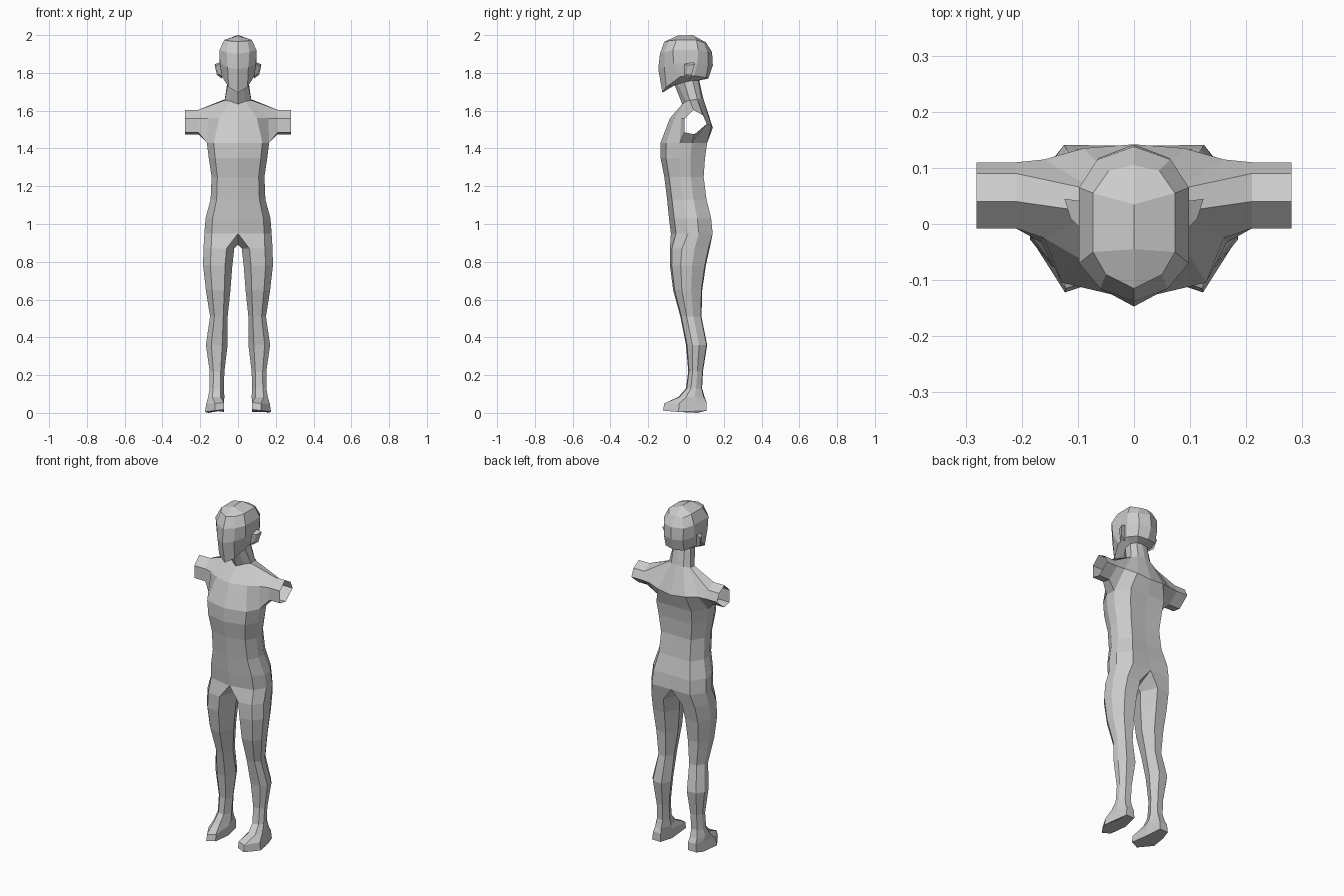
import bpy
import bmesh

default_cube = bpy.data.objects.get("Cube")
if default_cube:
    bpy.data.objects.remove(default_cube)

# One plain grey for the whole figure
grey = bpy.data.materials.new("plain grey")
grey.use_nodes = True
grey_value = (0.6, 0.6, 0.6, 1.0)
grey.diffuse_color = grey_value
grey.node_tree.nodes["Principled BSDF"].inputs["Base Color"].default_value = grey_value


def add_ring(bm, points):
    return [bm.verts.new(point) for point in points]


def bridge(bm, lower, upper, closed=False, skip=()):
    """Join two rings of equal length with quads, leaving out skipped columns."""
    count = len(lower)
    for i in range(count if closed else count - 1):
        if i not in skip:
            j = (i + 1) % count
            bm.faces.new((lower[i], lower[j], upper[j], upper[i]))


def torso_section(z, half_width, front, back):
    """Left half of a trunk section, from front centre round to back centre."""
    depth = back - front
    return [
        (0, front, z),
        (half_width * 0.78, front + depth * 0.12, z),
        (half_width, front + depth * 0.4, z),
        (half_width, front + depth * 0.65, z),
        (half_width * 0.7, back - depth * 0.03, z),
        (0, back - depth * 0.04, z),
    ]


def leg_section(z, inner, outer, front, back):
    """Closed seven-sided section of the left leg."""
    width, depth = outer - inner, back - front
    return [
        (inner + width * 0.25, front, z),
        (inner + width * 0.75, front + depth * 0.05, z),
        (outer, front + depth * 0.3, z),
        (outer, front + depth * 0.62, z),
        (inner + width * 0.75, back - depth * 0.03, z),
        (inner + width * 0.25, back, z),
        (inner, front + depth * 0.55, z),
    ]


def finish(bm, name):
    """Turn a left-half mesh into a mirrored, flat-shaded object."""
    bmesh.ops.recalc_face_normals(bm, faces=bm.faces[:])
    mesh = bpy.data.meshes.new(name)
    bm.to_mesh(mesh)
    bm.free()
    mesh.materials.append(grey)
    obj = bpy.data.objects.new(name, mesh)
    bpy.context.collection.objects.link(obj)
    mirror = obj.modifiers.new("Mirror", "MIRROR")
    mirror.use_clip = True
    mirror.merge_threshold = 0.001
    return obj


body = bmesh.new()

# Trunk: height, half width, front, back
trunk = [add_ring(body, torso_section(*row)) for row in (
    (0.95, 0.178, -0.08, 0.148),
    (1.03, 0.172, -0.09, 0.14),
    (1.13, 0.145, -0.1, 0.115),
    (1.25, 0.14, -0.115, 0.1),
    (1.35, 0.155, -0.135, 0.108),
    (1.43, 0.165, -0.135, 0.12),
)]
for lower, upper in zip(trunk, trunk[1:]):
    bridge(body, lower, upper)
hips, chest = trunk[0], trunk[-1]

# Shoulder and neck rings
shoulder = add_ring(body, [
    (0, -0.085, 1.56), (0.1, -0.06, 1.56), (0.16, -0.025, 1.56),
    (0.16, 0.115, 1.53), (0.09, 0.135, 1.52), (0, 0.142, 1.51)])
neck_base = add_ring(body, [
    (0, -0.02, 1.635), (0.04, 0, 1.65), (0.07, 0.02, 1.655),
    (0.07, 0.06, 1.66), (0.04, 0.082, 1.665), (0, 0.09, 1.67)])
neck_top = add_ring(body, [
    (0, -0.06, 1.735), (0.03, -0.045, 1.74), (0.052, -0.01, 1.75),
    (0.055, 0.035, 1.76), (0.035, 0.065, 1.76), (0, 0.07, 1.76)])
arm_column = 2
bridge(body, chest, shoulder, skip=(arm_column,))
bridge(body, shoulder, neck_base, skip=(arm_column,))
bridge(body, neck_base, neck_top)

# Upper arm: open six-sided sleeve grown from the gap in the shoulder
arm_root = [chest[2], chest[3], shoulder[3], neck_base[3], neck_base[2], shoulder[2]]
arm_outline = [(-0.008, 1.485), (0.045, 1.475), (0.11, 1.53),
               (0.09, 1.575), (0.04, 1.604), (-0.008, 1.558)]
for x in (0.21, 0.281):
    arm_ring = add_ring(body, [(x, y, z) for y, z in arm_outline])
    bridge(body, arm_root, arm_ring, closed=True)
    arm_root = arm_ring

# Head: jaw, cheek, brow and crown rings
jaw = add_ring(body, [
    (0, -0.125, 1.695), (0.05, -0.105, 1.725), (0.085, -0.03, 1.78),
    (0.088, 0.045, 1.785), (0.06, 0.105, 1.775), (0, 0.118, 1.77)])
cheek = add_ring(body, [
    (0, -0.147, 1.82), (0.055, -0.115, 1.83), (0.096, -0.065, 1.85),
    (0.098, 0.06, 1.85), (0.062, 0.118, 1.84), (0, 0.142, 1.84)])
brow = add_ring(body, [
    (0, -0.138, 1.9), (0.06, -0.115, 1.91), (0.098, -0.07, 1.92),
    (0.098, 0.065, 1.92), (0.065, 0.115, 1.91), (0, 0.138, 1.91)])
crown = add_ring(body, [
    (0, -0.115, 1.965), (0.05, -0.09, 1.97), (0.073, -0.05, 1.975),
    (0.073, 0.055, 1.975), (0.045, 0.095, 1.96), (0, 0.105, 1.962)])
head = [neck_top, jaw, cheek, brow, crown]
for lower, upper in zip(head, head[1:]):
    bridge(body, lower, upper)
top_front, top_back = add_ring(body, [(0, -0.045, 1.997), (0, 0.035, 2.0)])
body.faces.new((crown[0], crown[1], crown[2], top_front))
body.faces.new((top_front, crown[2], crown[3], top_back))
body.faces.new((top_back, crown[3], crown[4], crown[5]))

# Leg: starts from the hip ring closed by a crotch point
crotch = body.verts.new((0, 0.03, 0.89))
leg_top = hips + [crotch]
for row in (
    (0.87, 0.02, 0.183, -0.085, 0.125),
    (0.78, 0.03, 0.185, -0.085, 0.105),
    (0.65, 0.04, 0.17, -0.068, 0.086),
    (0.51, 0.055, 0.148, -0.03, 0.082),
    (0.36, 0.055, 0.17, 0, 0.112),
    (0.22, 0.072, 0.15, 0.012, 0.09),
    (0.13, 0.075, 0.15, 0, 0.085),
    (0.085, 0.072, 0.158, -0.04, 0.098),
):
    leg_ring = add_ring(body, leg_section(*row))
    bridge(body, leg_top, leg_ring, closed=True)
    leg_top = leg_ring

# Foot: turned-out upper and flat sole
foot_upper = add_ring(body, [
    (0.075, -0.1, 0.055), (0.122, -0.115, 0.05), (0.168, -0.035, 0.05), (0.152, 0.06, 0.06),
    (0.14, 0.108, 0.06), (0.09, 0.108, 0.06), (0.077, 0.02, 0.06)])
sole = add_ring(body, [
    (0.073, -0.105, 0.018), (0.123, -0.122, 0.012), (0.175, -0.04, 0.005), (0.155, 0.06, 0),
    (0.145, 0.11, 0.012), (0.09, 0.11, 0.012), (0.075, 0.02, 0.005)])
bridge(body, leg_top, foot_upper, closed=True)
bridge(body, foot_upper, sole, closed=True)
body.faces.new(sole)
finish(body, "body")

# Ears: small wedges flaring outward and back
ear = bmesh.new()
ear_root = add_ring(ear, [(0.088, -0.015, 1.85), (0.088, 0.04, 1.86),
                          (0.085, 0.025, 1.77), (0.085, -0.01, 1.78)])
ear_rim = add_ring(ear, [(0.113, 0.01, 1.84), (0.124, 0.045, 1.845),
                         (0.112, 0.03, 1.79), (0.102, 0.005, 1.795)])
bridge(ear, ear_root, ear_rim, closed=True)
ear.faces.new(ear_root)
ear.faces.new(ear_rim)
finish(ear, "ears")
